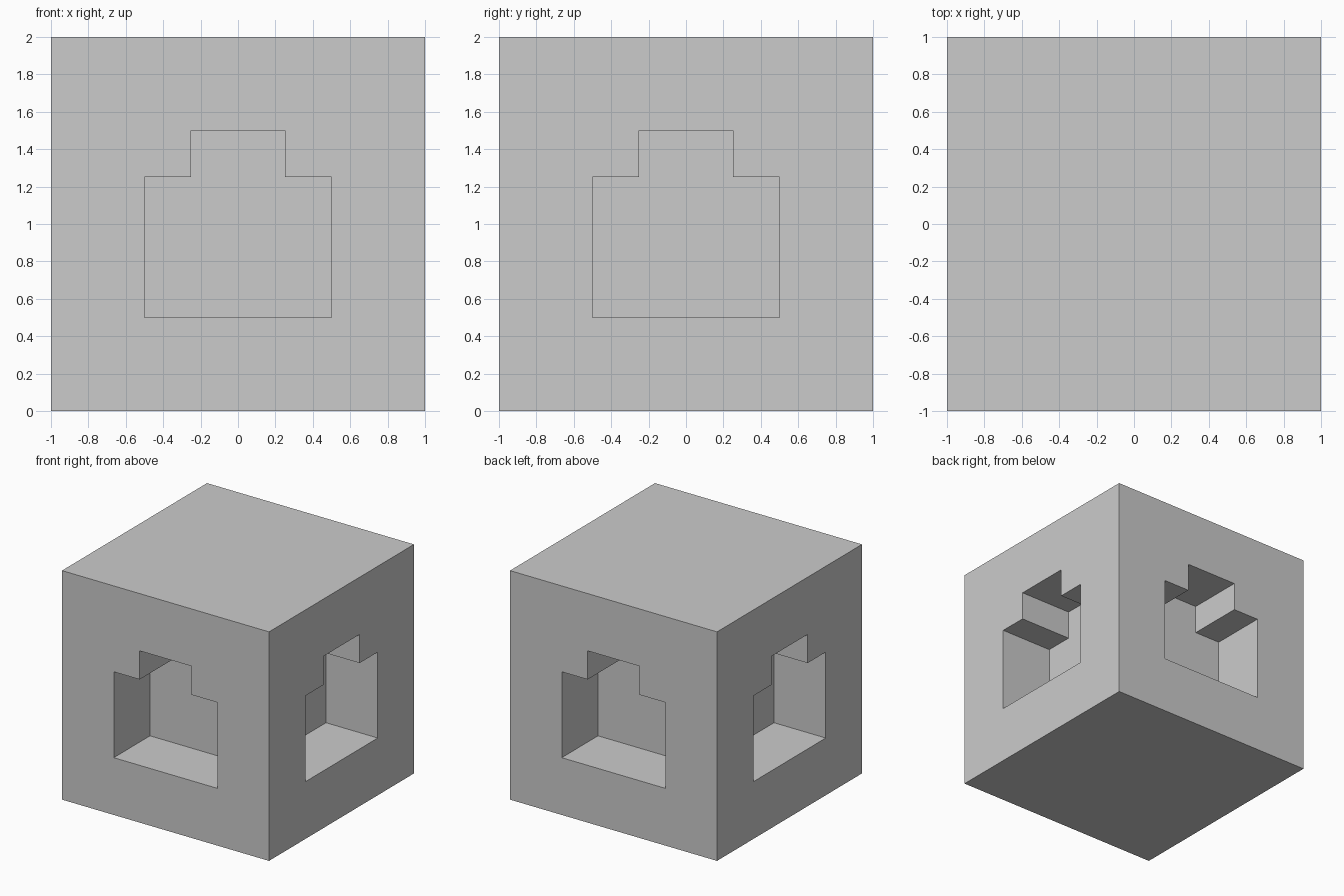
import bpy, bmesh
from math import pi
from mathutils import Matrix

if "Cube" in bpy.data.objects:
    bpy.data.objects.remove(bpy.data.objects["Cube"])

DEPTH = 0.5
# Right half of the stepped recess outline (x, z), from bottom centre to top centre
half = [(0, 0.5), (0.5, 0.5), (0.5, 1.25), (0.25, 1.25), (0.25, 1.5), (0, 1.5)]
mirror_half = [(-x, z) for x, z in reversed(half)]
outline = half + mirror_half[1:-1]

bm = bmesh.new()


def face(points, turn=Matrix()):
    bm.faces.new([bm.verts.new(turn @ Matrix.Translation(p).translation) for p in points])


def side(turn):
    def flat(pts, y):
        face([(x, y, z) for x, z in pts], turn)

    # Outer wall, two halves around the recess
    flat([(0, 0), (1, 0), (1, 2), (0, 2)] + half[::-1], -1)
    flat([(0, 2), (-1, 2), (-1, 0), (0, 0)] + mirror_half[::-1], -1)
    # Recess back and walls
    flat(outline, -1 + DEPTH)
    for (ax, az), (bx, bz) in zip(outline, outline[1:] + outline[:1]):
        face([(ax, -1, az), (bx, -1, bz), (bx, -1 + DEPTH, bz), (ax, -1 + DEPTH, az)], turn)


# Four identical sides
for i in range(4):
    side(Matrix.Rotation(i * pi / 2, 4, 'Z'))

# Top and bottom
rim = [(-1, -1), (0, -1), (1, -1), (1, 0), (1, 1), (0, 1), (-1, 1), (-1, 0)]
face([(x, y, 2) for x, y in rim])
face([(x, y, 0) for x, y in reversed(rim)])

bmesh.ops.remove_doubles(bm, verts=bm.verts, dist=1e-4)
mesh = bpy.data.meshes.new("recessed_block")
bm.to_mesh(mesh)
bm.free()
block = bpy.data.objects.new("recessed_block", mesh)
bpy.context.collection.objects.link(block)
